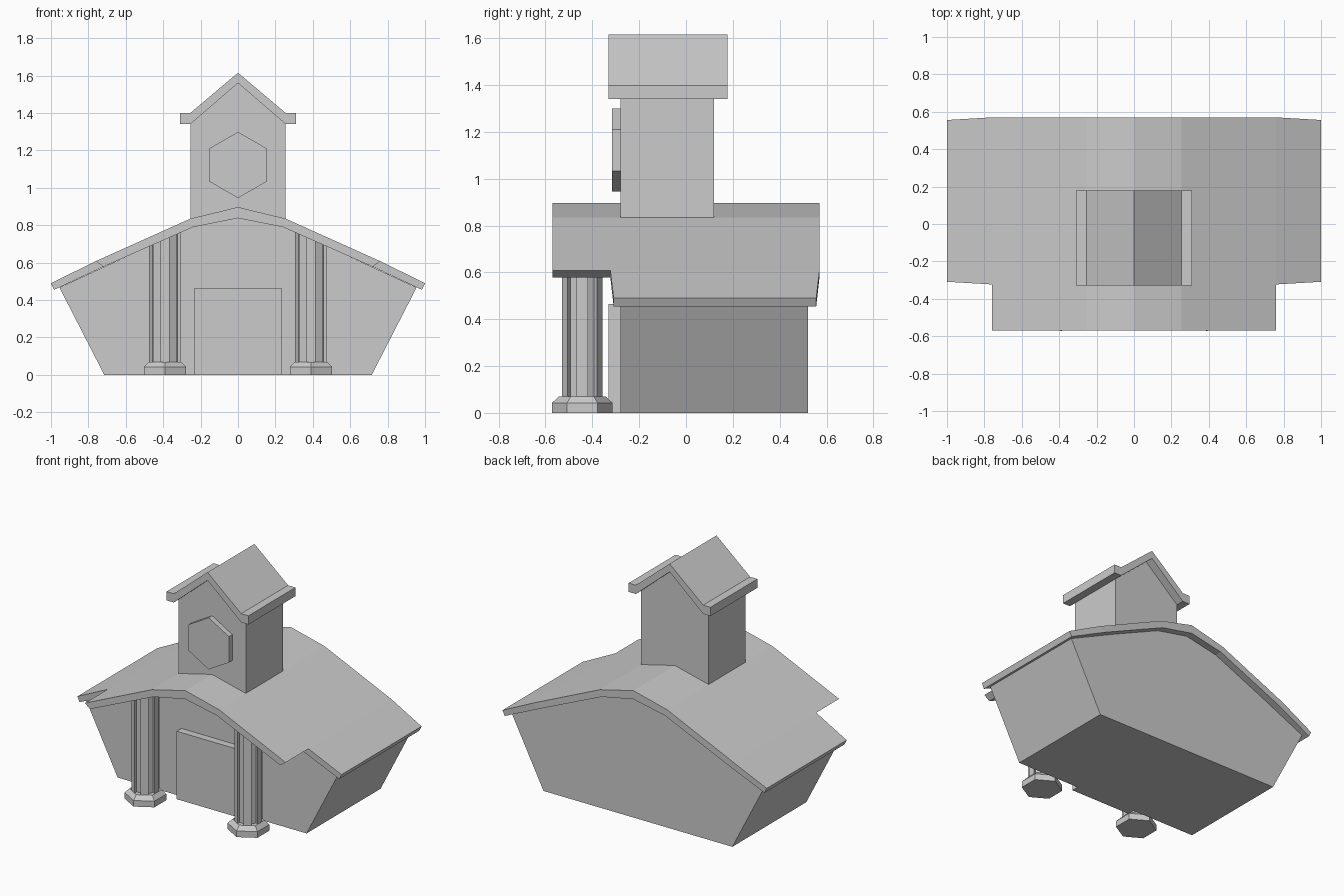
import bpy, bmesh
from math import sin, cos, radians
from mathutils import Vector, Matrix

if "Cube" in bpy.data.objects:
    bpy.data.objects.remove(bpy.data.objects["Cube"])

GREY = (0.6, 0.6, 0.6, 1)
plaster = bpy.data.materials.new("plain grey")
plaster.use_nodes = True
plaster.diffuse_color = GREY
plaster.node_tree.nodes["Principled BSDF"].inputs["Base Color"].default_value = GREY


def finish(name, bm):
    bmesh.ops.recalc_face_normals(bm, faces=bm.faces)
    mesh = bpy.data.meshes.new(name)
    bm.to_mesh(mesh)
    bm.free()
    mesh.materials.append(plaster)
    obj = bpy.data.objects.new(name, mesh)
    bpy.context.collection.objects.link(obj)
    return obj


def mirrored(half):
    """Turn a right-hand profile, listed from the centre line out, into a full one."""
    return [(-x, z) for x, z in reversed(half) if x > 0] + half


def extrude(bm, points, offset):
    face = bm.faces.new([bm.verts.new(p) for p in points])
    new = bmesh.ops.extrude_face_region(bm, geom=[face], use_keep_orig=True)["geom"]
    moved = [v for v in new if isinstance(v, bmesh.types.BMVert)]
    bmesh.ops.translate(bm, verts=moved, vec=offset)
    return moved


def prism(name, outline, y0, y1):
    bm = bmesh.new()
    extrude(bm, [(x, y0, z) for x, z in outline], (0, y1 - y0, 0))
    return finish(name, bm)


# Flared hall body, tucked under the roof
body = [(0, 0.845), (0.245, 0.795), (0.955, 0.467), (0.715, 0)]
prism("hall_body", mirrored(body), -0.28, 0.52)

# Main roof: slab with slightly drawn-in outer ends
top = mirrored([(0, 0.897), (0.255, 0.835), (0.76, 0.608), (1.0, 0.49)])
under = mirrored([(0, 0.838), (0.24, 0.79), (0.72, 0.578), (0.983, 0.455)])
bm = bmesh.new()
rings = []
for (tx, tz), (ux, uz) in zip(top, under):
    inset = 0.014 if abs(tx) > 0.8 else 0
    rings.append([bm.verts.new(p) for p in (
        (tx, -0.323 + inset, tz), (tx, 0.57 - inset, tz),
        (ux, 0.57 - inset, uz), (ux, -0.323 + inset, uz))])
fronts = []
for a, b in zip(rings, rings[1:]):
    for i in range(4):
        j = (i + 1) % 4
        face = bm.faces.new((a[i], a[j], b[j], b[i]))
        if i == 3:
            fronts.append(face)
bm.faces.new(rings[0])
bm.faces.new(rings[-1])
# Porch roof pulled forward from the inner front edge
porch = fronts[1:-1]
new = bmesh.ops.extrude_face_region(bm, geom=porch)["geom"]
bmesh.ops.translate(bm, verts=[v for v in new if isinstance(v, bmesh.types.BMVert)],
                    vec=(0, -0.247, 0))
old = [f for f in porch if f.is_valid]
if old:
    bmesh.ops.delete(bm, geom=old, context="FACES_ONLY")
finish("main_roof", bm)

# Door slab
prism("door", mirrored([(0.233, 0.465), (0.233, 0)]), -0.33, -0.27)

# Bell tower, its roof with flat eaves, and its window
prism("tower", mirrored([(0, 1.565), (0.255, 1.345), (0.255, 0.8)]), -0.28, 0.12)
cap_top = mirrored([(0, 1.615), (0.255, 1.4), (0.31, 1.4)])
cap_under = mirrored([(0, 1.56), (0.255, 1.34), (0.31, 1.34)])
prism("tower_roof", cap_top + cap_under[::-1], -0.33, 0.178)
hexagon = [(0.177 * sin(radians(60 * k)), 1.122 + 0.177 * cos(radians(60 * k)))
           for k in range(6)]
prism("tower_window", hexagon, -0.317, -0.27)


# Six-sided columns with a square groove at every corner
def column(side, label):
    cx, cy = side * 0.39, -0.443
    outline = []
    for k in range(6):
        turn = Matrix.Rotation(radians(60 * k), 3, "Z")
        step = Matrix.Rotation(radians(60), 3, "Z")
        start = Vector((0.086, 0.025, 0))
        end = step @ Vector((0.086, -0.025, 0))
        depth = (start + end).normalized() * 0.022
        for p in (start, start - depth, end - depth, end):
            p = turn @ p
            outline.append((cx + p.x, cy + p.y, 0.05))
    bm = bmesh.new()
    for v in extrude(bm, outline, (0, 0, 1)):
        v.co.z = 0.8 - 0.445 * (abs(v.co.x) - 0.24)
    finish(label + "_column", bm)

    # Base plinth with a chamfered top
    bm = bmesh.new()
    ring = [(cx + 0.13 * sin(radians(60 * k)), cy + 0.13 * cos(radians(60 * k)), 0)
            for k in range(6)]
    extrude(bm, ring, (0, 0, 0.042))
    lid = max(bm.faces, key=lambda f: f.calc_center_median().z)
    rim = bmesh.ops.extrude_face_region(bm, geom=[lid])["geom"]
    for v in rim:
        if isinstance(v, bmesh.types.BMVert):
            v.co = (cx + (v.co.x - cx) * 0.77, cy + (v.co.y - cy) * 0.77, 0.07)
    if lid.is_valid:
        bmesh.ops.delete(bm, geom=[lid], context="FACES_ONLY")
    finish(label + "_column_base", bm)


column(1, "left")
column(-1, "right")
